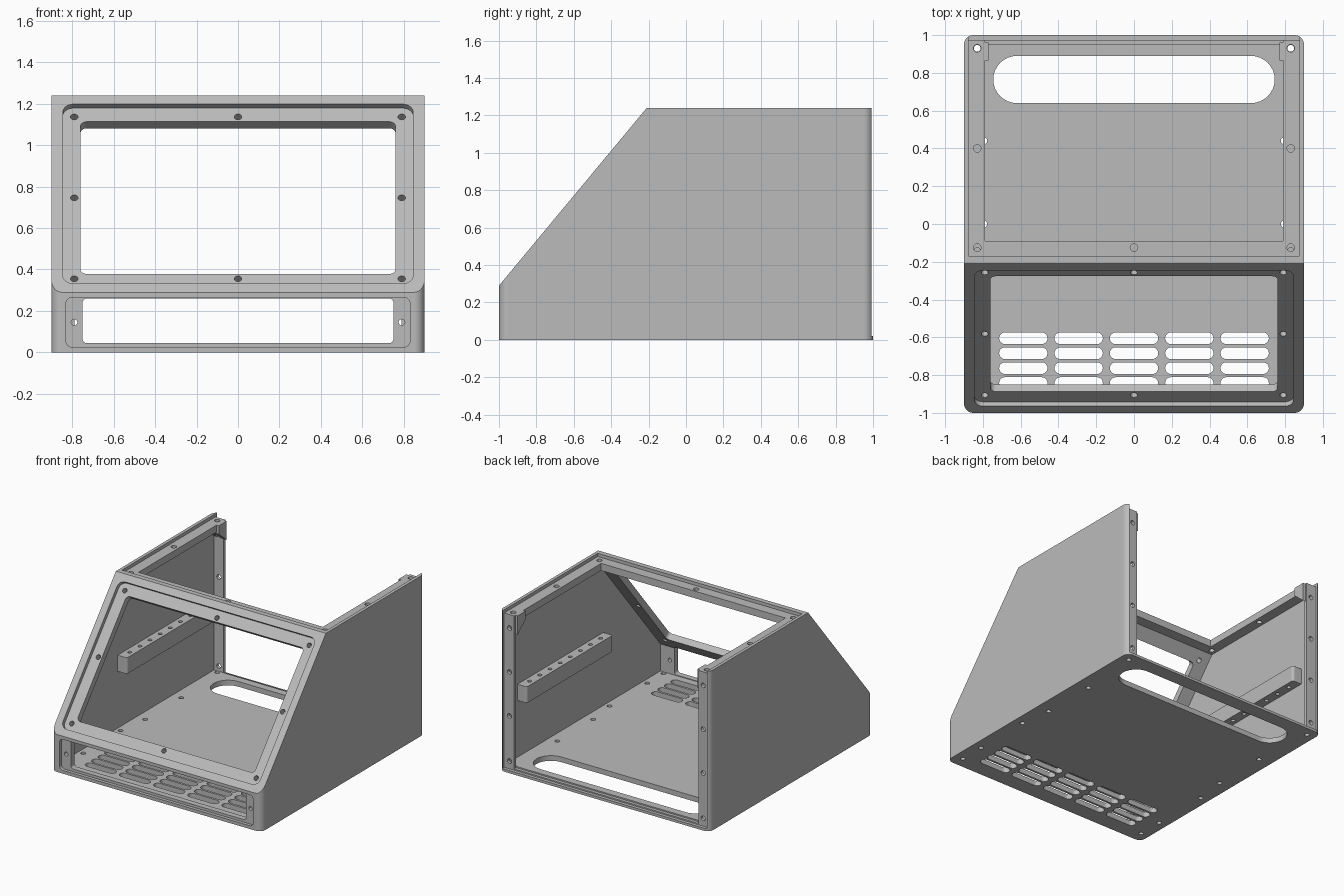
import bpy, bmesh
from math import sin, cos, pi
from mathutils import Matrix, Vector

cube = bpy.data.objects.get("Cube")
if cube:
    bpy.data.objects.remove(cube, do_unlink=True)

grey = bpy.data.materials.new("plain grey")
grey.use_nodes = True
colour = (0.5, 0.5, 0.5, 1)
grey.diffuse_color = colour
grey.node_tree.nodes["Principled BSDF"].inputs["Base Color"].default_value = colour


def frame(x, y, z, origin=(0, 0, 0)):
    m = Matrix((x, y, z)).transposed().to_4x4()
    m.translation = Vector(origin)
    return m


X, Y, Z = Vector((1, 0, 0)), Vector((0, 1, 0)), Vector((0, 0, 1))
FLAT = frame(X, Y, Z)
FACING = frame(X, Z, -Y)
SIDE = frame(Y, Z, X)

# Side outline: front lip to the top edge of the sloped face
lip, brow = Vector((0, -1, 0.29)), Vector((0, -0.21, 1.24))
up_slope = (brow - lip).normalized()
SLOPE = frame(X, up_slope, X.cross(up_slope), (lip + brow) / 2)
half_slope = (brow - lip).length / 2


def rounded(cx, cy, hx, hy, r, seg=8):
    pts = []
    for k, (sx, sy) in enumerate([(1, 1), (-1, 1), (-1, -1), (1, -1)]):
        for i in range(seg + 1):
            a = (k + i / seg) * pi / 2
            pts.append((cx + sx * (hx - r) + r * cos(a), cy + sy * (hy - r) + r * sin(a)))
    return pts


def circle(cx, cy, r=0.018, n=20):
    return [(cx + r * cos(2 * pi * i / n), cy + r * sin(2 * pi * i / n)) for i in range(n)]


def box(x0, x1, y0, y1):
    return [(x0, y0), (x1, y0), (x1, y1), (x0, y1)]


def prism(name, outlines, lo, hi, matrix=FLAT):
    """Extrude one or more separate outlines along the local z of matrix."""
    bm = bmesh.new()
    for pts in outlines:
        low = [bm.verts.new((x, y, lo)) for x, y in pts]
        top = [bm.verts.new((x, y, hi)) for x, y in pts]
        bm.faces.new(low[::-1])
        bm.faces.new(top)
        for i in range(len(pts)):
            j = (i + 1) % len(pts)
            bm.faces.new((low[i], low[j], top[j], top[i]))
    bmesh.ops.remove_doubles(bm, verts=bm.verts, dist=1e-5)
    bmesh.ops.recalc_face_normals(bm, faces=bm.faces)
    bm.transform(matrix)
    mesh = bpy.data.meshes.new(name)
    bm.to_mesh(mesh)
    bm.free()
    mesh.materials.append(grey)
    obj = bpy.data.objects.new(name, mesh)
    bpy.context.collection.objects.link(obj)
    return obj


def combine(target, other, operation="DIFFERENCE"):
    mod = target.modifiers.new("combine", "BOOLEAN")
    mod.operation, mod.solver, mod.object = operation, "EXACT", other
    bpy.context.view_layer.objects.active = target
    bpy.ops.object.modifier_apply(modifier=mod.name)
    bpy.data.objects.remove(other, do_unlink=True)


def cut(target, outlines, lo, hi, matrix=FLAT):
    combine(target, prism("cutter", outlines, lo, hi, matrix))


def finish(obj):
    bpy.ops.object.select_all(action="DESELECT")
    obj.select_set(True)
    bpy.context.view_layer.objects.active = obj
    bpy.ops.object.shade_smooth_by_angle(angle=pi / 6)
    mod = obj.modifiers.new("even shading", "WEIGHTED_NORMAL")
    mod.keep_sharp = True


# Outer block with rounded corners and the sloped front
case = prism("enclosure", [rounded(0, 0, 0.9, 1, 0.05)], 0, 1.24)
cut(case, [box(-2, 2, -2, 2)], 0, 2, SLOPE)

# Hollow interior behind the bezel, under the lid rail and before the rear flange
floor, rail = 0.04, 1.16
front = -0.93


def behind_slope(z):
    return -1 + (z - lip.z) * up_slope.y / up_slope.z + 0.08 / up_slope.z


knee = lip.z + (front - behind_slope(lip.z)) * up_slope.z / up_slope.y
cut(case, [[(front, floor), (0.95, floor), (0.95, rail), (behind_slope(rail), rail),
            (front, knee)]], -0.87, 0.87, SIDE)

# Open top and open back
cut(case, [[(-0.09, 0.6), (0.8, 0.6), (0.8, floor), (1.1, floor), (1.1, 2), (-0.09, 2)]],
    -0.79, 0.79, SIDE)

# Gussets in the upper rear corners
for s in (-1, 1):
    ends = sorted((s * 0.77, s * 0.885))
    combine(case, prism("gusset", [[(0.865, 1.22), (0.865, 1.15), (0.96, 1.07), (0.96, 1.22)]],
                        *ends, SIDE), "UNION")

# Lid seat and rear panel seat
cut(case, [box(-0.875, 0.875, -0.17, 1.1)], 1.215, 2)
cut(case, [box(0.975, 1.1, 0.02, 2)], -0.875, 0.875, SIDE)
cut(case, [box(0.95, 1.1, 0.03, 0.3)], -0.79, 0.79, SIDE)

# Sloped window: shallow seat, opening and screw holes
cut(case, [rounded(0, 0, 0.845, half_slope - 0.055, 0.05)], -0.03, 0.3, SLOPE)
cut(case, [rounded(0, 0, 0.76, half_slope - 0.14, 0.03)], -0.2, 0.1, SLOPE)
t = half_slope - 0.11
cut(case, [circle(x, y) for x in (-0.79, 0, 0.79) for y in (-t, 0, t) if x or y],
    -0.2, 0.1, SLOPE)

# Lower front panel: seat, opening and screw holes
cut(case, [rounded(0, 0.145, 0.83, 0.12, 0.03)], 0.975, 1.2, FACING)
cut(case, [rounded(0, 0.1525, 0.75, 0.1075, 0.02)], 0.9, 1.1, FACING)
cut(case, [circle(s * 0.79, 0.145, 0.015) for s in (-1, 1)], 0.9, 1.1, FACING)

# Floor: cable slot, ventilation slots and screw holes
cut(case, [rounded(0, 0.765, 0.745, 0.125, 0.1249)], -0.1, 0.1)
cut(case, [rounded(c * 0.293, -0.605 - r * 0.079, 0.128, 0.031, 0.0309, 5)
           for c in range(-2, 3) for r in range(4)], -0.1, 0.1)
floor_holes = [(0.83, 0.93), (0.795, 0.44), (0.795, 0), (0.83, -0.25),
               (0.83, -0.71), (0.83, -0.91)]
cut(case, [circle(s * x, y) for s in (-1, 1) for x, y in floor_holes], -0.1, 0.07)

# Lid and rear flange screw holes
cut(case, [circle(x, y, 0.02) for x in (-0.83, 0.83) for y in (-0.125, 0.4, 0.93)]
    + [circle(0, -0.125, 0.02)], 1.05, 1.3)
cut(case, [circle(s * 0.83, z) for s in (-1, 1) for z in (0.08, 0.43, 0.77, 1.11)],
    -1.1, -0.93, FACING)
finish(case)

# Perforated support bars on the inner side walls
for s, name in ((1, "left_support_bar"), (-1, "right_support_bar")):
    bar = prism(name, [rounded(s * 0.84, 0.295, 0.05, 0.525, 0.02)], 0.48, 0.605)
    cut(bar, [circle(s * 0.83, -0.14 + i * 0.124, 0.015) for i in range(8)], 0.4, 0.7)
    finish(bar)
